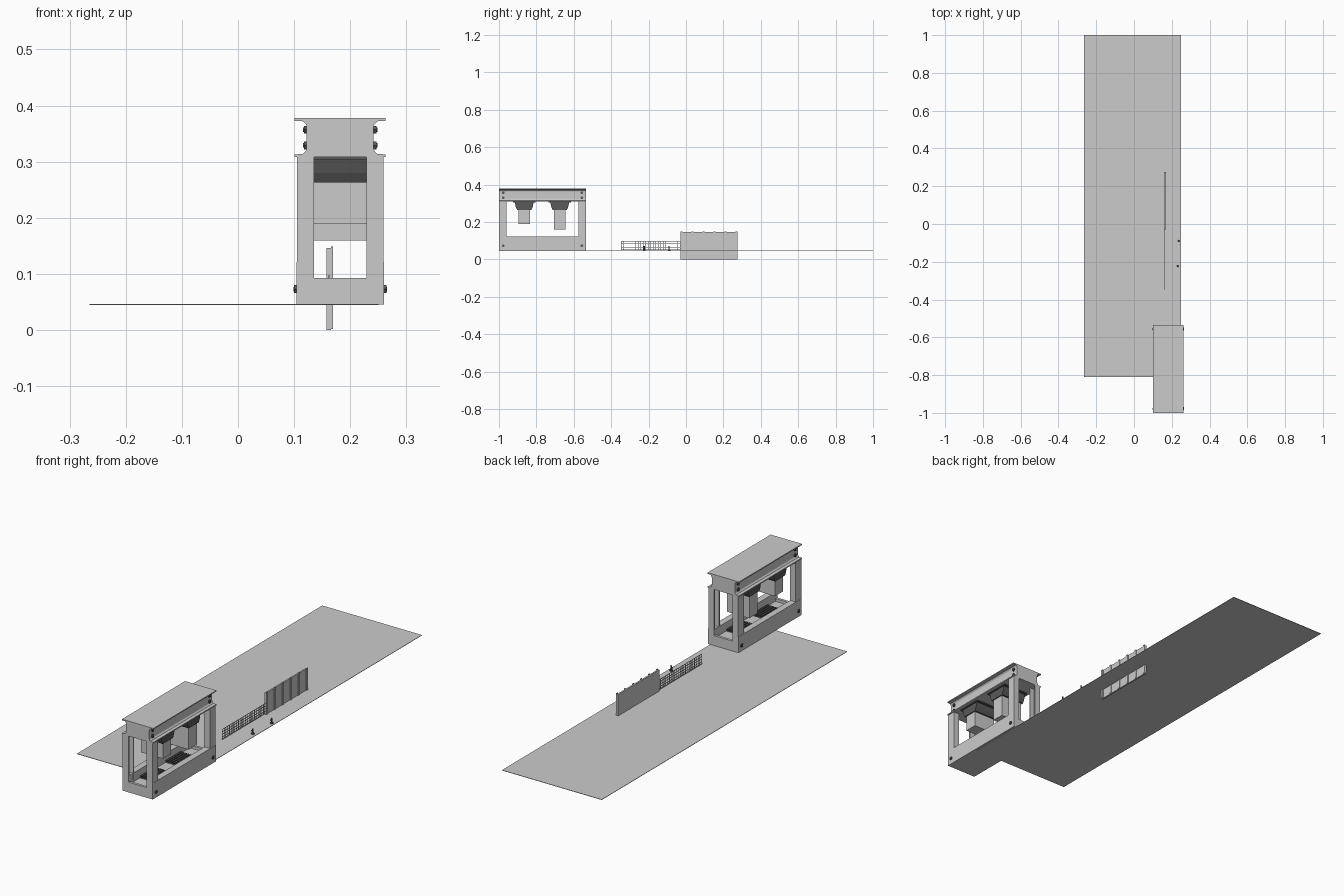
import bpy, bmesh, math
from mathutils import Matrix, Vector

if "Cube" in bpy.data.objects:
    bpy.data.objects.remove(bpy.data.objects["Cube"])


def material(name, v):
    m = bpy.data.materials.new(name)
    m.diffuse_color = (v, v, v, 1)
    m.use_nodes = True
    m.node_tree.nodes["Principled BSDF"].inputs["Base Color"].default_value = m.diffuse_color
    return m


GREY = material("light grey", 0.6)
DARK = material("dark grey", 0.1)


def finish(name, bm, mat):
    bmesh.ops.recalc_face_normals(bm, faces=bm.faces)
    me = bpy.data.meshes.new(name)
    bm.to_mesh(me)
    bm.free()
    me.materials.append(mat)
    ob = bpy.data.objects.new(name, me)
    bpy.context.collection.objects.link(ob)
    return ob


def add_box(bm, x0, x1, y0, y1, z0, z1):
    m = Matrix.Translation(((x0 + x1) / 2, (y0 + y1) / 2, (z0 + z1) / 2))
    m = m @ Matrix.Diagonal((x1 - x0, y1 - y0, z1 - z0, 1))
    bmesh.ops.create_cube(bm, size=1, matrix=m)


def boxes(name, mat, items):
    bm = bmesh.new()
    for b in items:
        add_box(bm, *b)
    return finish(name, bm, mat)


def extrude(name, mat, pts, direction):
    bm = bmesh.new()
    f = bm.faces.new([bm.verts.new(p) for p in pts])
    r = bmesh.ops.extrude_face_region(bm, geom=[f])
    bmesh.ops.translate(bm, vec=Vector(direction),
                        verts=[v for v in r["geom"] if isinstance(v, bmesh.types.BMVert)])
    return finish(name, bm, mat)


def cyl(bm, centre, r, h, axis, sides=6):
    rot = Matrix.Rotation(math.pi / 2, 4, 'Y') if axis == 'X' else Matrix()
    bmesh.ops.create_cone(bm, cap_ends=True, segments=sides, radius1=r, radius2=r, depth=h,
                          matrix=Matrix.Translation(centre) @ rot)


CX = 0.182            # press centre line
Y0, Y1 = -1.0, -0.535

# ground sheet
boxes("ground_sheet", GREY, [(-0.265, 0.25, -0.81, 1.0, 0.0445, 0.0465)])

# top beam: I-section with filleted flange roots
half = [(0.081, 0.378), (0.081, 0.373), (0.066, 0.372), (0.0605, 0.366),
        (0.0595, 0.360), (0.0595, 0.326), (0.0605, 0.320), (0.066, 0.314),
        (0.081, 0.313), (0.081, 0.308)]
prof = half + [(-x, z) for x, z in reversed(half)]
extrude("top_beam", GREY, [(CX + x, Y0, z) for x, z in prof], (0, Y1 - Y0, 0))

# corner posts: channels open toward the inside
for sx in (-1, 1):
    for y0, label in ((Y0, "front"), (Y1 - 0.041, "back")):
        y1 = y0 + 0.041
        o, w, i = (CX + sx * d for d in (0.077, 0.071, 0.047))
        pts = [(o, y0), (o, y1), (i, y1), (i, y1 - 0.006), (w, y1 - 0.006),
               (w, y0 + 0.006), (i, y0 + 0.006), (i, y0)]
        side = "left" if sx < 0 else "right"
        extrude(f"{label}_{side}_post", GREY, [(x, y, 0.09) for x, y in pts], (0, 0, 0.218))

# base: side beams, end plates and floor
boxes("base_frame", GREY, [
    (0.104, 0.134, Y0, Y1, 0.0455, 0.121),
    (0.230, 0.260, Y0, Y1, 0.0455, 0.121),
    (0.134, 0.230, Y0, Y0 + 0.012, 0.0455, 0.093),
    (0.134, 0.230, Y1 - 0.012, Y1, 0.0455, 0.093),
    (0.134, 0.230, Y0 + 0.012, Y1 - 0.012, 0.0455, 0.080)])

# punches with mounting blocks, and slotted dies beneath them
for n, (yc, zlow) in enumerate(((-0.865, 0.190), (-0.675, 0.160)), 1):
    boxes(f"punch_{n}", GREY, [(0.125, 0.239, yc - 0.03, yc + 0.03, zlow, 0.265)])
    taper = [(-0.05, 0.303), (0.05, 0.303), (0.045, 0.28), (0.037, 0.263),
             (-0.037, 0.263), (-0.045, 0.28)]
    extrude(f"punch_block_{n}", DARK, [(0.12, yc + y, z) for y, z in taper], (0.124, 0, 0))
    boxes(f"block_flange_{n}", DARK, [(0.115, 0.249, yc - 0.06, yc + 0.06, 0.303, 0.309)])
    boxes(f"slotted_die_{n}", DARK,
          [(0.135, 0.229, yc - 0.05, yc + 0.05, 0.080, 0.088)] +
          [(0.138 + k * 0.013, 0.146 + k * 0.013, yc - 0.055, yc + 0.055, 0.087, 0.093)
           for k in range(7)])

# hex bolts on beam webs and base sides
bm = bmesh.new()
for y in (-0.977, -0.557):
    for sx in (-1, 1):
        for z in (0.357, 0.329):
            cyl(bm, (CX + sx * 0.061, y, z), 0.008, 0.007, 'X')
            cyl(bm, (CX + sx * 0.062, y, z), 0.004, 0.009, 'X', 12)
        cyl(bm, (CX + sx * 0.079, y, 0.073), 0.008, 0.007, 'X')
        cyl(bm, (CX + sx * 0.079, y, 0.073), 0.004, 0.009, 'X', 12)
finish("hex_bolts", bm, DARK)

# ribbed wall panel
boxes("wall_panel", GREY, [(0.158, 0.1655, -0.03, 0.275, 0.0, 0.146)])
boxes("panel_ribs", GREY, [(0.1655, 0.169, y, y + 0.011, 0.002, 0.149)
                           for y in [-0.03 + k * 0.0588 for k in range(6)]])

# wire mesh fence
t = 0.001
ya, yb = -0.347, -0.03
mesh = [(0.161, 0.163, ya + (yb - ya) * k / 24 - t, ya + (yb - ya) * k / 24 + t, 0.05, 0.098)
        for k in range(25)]
mesh += [(0.161, 0.163, ya, yb, z - t, z + t) for z in (0.051, 0.0625, 0.074, 0.0855, 0.097)]
boxes("wire_mesh", GREY, mesh)

# loose bolts standing on the sheet
bm = bmesh.new()
for x, y in ((0.237, -0.09), (0.233, -0.223)):
    cyl(bm, (x, y, 0.049), 0.007, 0.006, 'Z')
    cyl(bm, (x, y, 0.060), 0.003, 0.024, 'Z', 10)
    cyl(bm, (x - 0.003, y, 0.062), 0.005, 0.004, 'Z')
finish("loose_bolts", bm, DARK)
